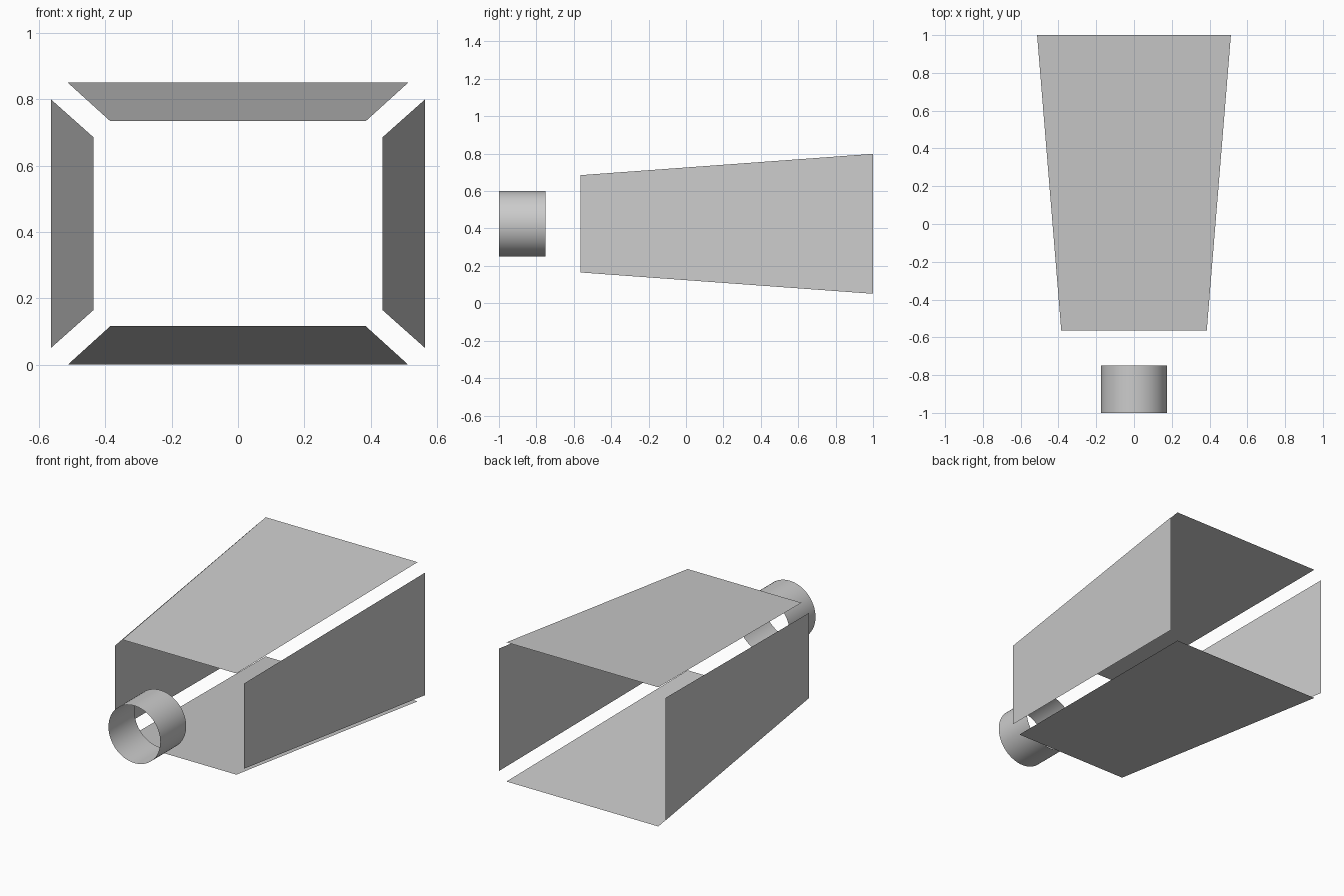
import bpy
import bmesh
from math import radians
from mathutils import Matrix, Vector

cube = bpy.data.objects.get("Cube")
if cube:
    bpy.data.objects.remove(cube, do_unlink=True)

FRONT, BACK = -0.565, 1.0      # ends of the flared duct
MID_Z = 0.425                  # height of the shared axis

grey = bpy.data.materials.new("light grey")
grey.use_nodes = True
colour = (0.6, 0.6, 0.6, 1)
grey.diffuse_color = colour
grey.node_tree.nodes["Principled BSDF"].inputs["Base Color"].default_value = colour


def add_object(name, bm):
    mesh = bpy.data.meshes.new(name)
    bm.to_mesh(mesh)
    bm.free()
    mesh.materials.append(grey)
    obj = bpy.data.objects.new(name, mesh)
    bpy.context.collection.objects.link(obj)
    return obj


def panel(name, angle, front, back):
    """Flat trapezoid; front and back are (half width, distance from axis)."""
    bm = bmesh.new()
    turn = Matrix.Rotation(radians(angle), 3, "Y")
    corners = []
    for y, (half, out), signs in ((FRONT, front, (-1, 1)), (BACK, back, (1, -1))):
        for s in signs:
            corners.append(turn @ Vector((s * half, y, out)) + Vector((0, 0, MID_Z)))
    bm.faces.new([bm.verts.new(c) for c in corners])
    return add_object(name, bm)


# Four separate walls of the flared duct
for name, angle in (("top_panel", 0), ("bottom_panel", 180)):
    panel(name, angle, (0.385, 0.309), (0.513, 0.425))
for name, angle in (("left_panel", 90), ("right_panel", -90)):
    panel(name, angle, (0.26, 0.435), (0.374, 0.563))

# Open round tube in front of the duct
bm = bmesh.new()
bmesh.ops.create_cone(bm, cap_ends=False, segments=64, radius1=0.175, radius2=0.175, depth=0.25)
bmesh.ops.transform(
    bm, verts=bm.verts,
    matrix=Matrix.Translation((0, -0.875, MID_Z)) @ Matrix.Rotation(radians(90), 4, "X"))
for face in bm.faces:
    face.smooth = True
add_object("inlet_tube", bm)
